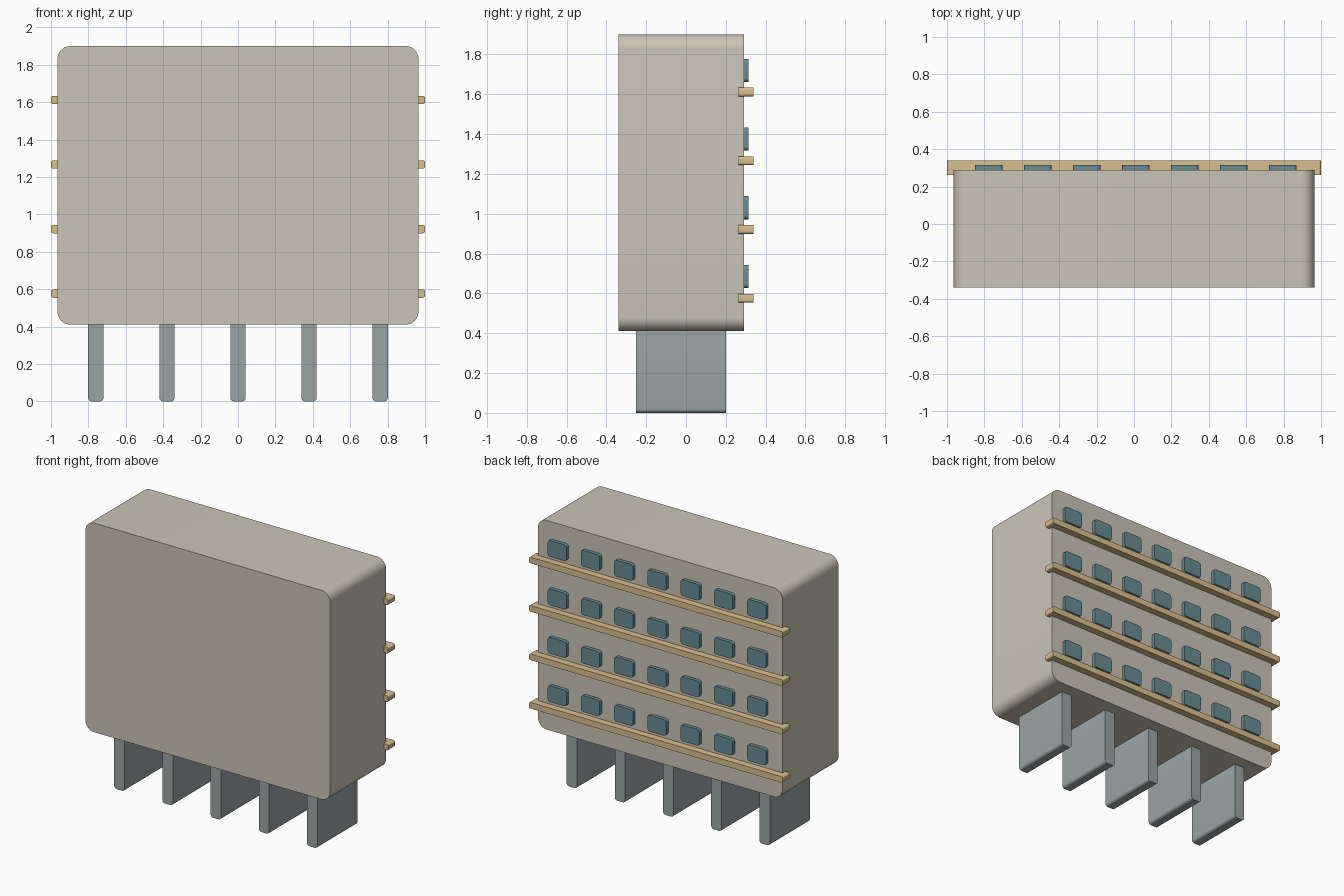
import bpy, bmesh
from math import sin, cos, pi

if "Cube" in bpy.data.objects:
    bpy.data.objects.remove(bpy.data.objects["Cube"])


def material(name, rgb):
    m = bpy.data.materials.new(name)
    m.diffuse_color = (*rgb, 1)
    m.use_nodes = True
    m.node_tree.nodes["Principled BSDF"].inputs["Base Color"].default_value = m.diffuse_color
    return m


def rounded_slab(name, x, y, z, radius, mat, segments=6):
    """Rounded rectangle in the XZ plane, extruded along y."""
    (x0, x1), (y0, y1), (z0, z1) = x, y, z
    bm = bmesh.new()
    corners = [(x1 - radius, z1 - radius), (x0 + radius, z1 - radius),
               (x0 + radius, z0 + radius), (x1 - radius, z0 + radius)]
    ring = []
    for q, (cx, cz) in enumerate(corners):
        for i in range(segments + 1):
            a = (q + i / segments) * pi / 2
            ring.append(bm.verts.new((cx + radius * cos(a), y0, cz + radius * sin(a))))
    face = bm.faces.new(ring)
    out = bmesh.ops.extrude_face_region(bm, geom=[face])
    verts = [v for v in out["geom"] if isinstance(v, bmesh.types.BMVert)]
    bmesh.ops.translate(bm, verts=verts, vec=(0, y1 - y0, 0))
    bmesh.ops.recalc_face_normals(bm, faces=bm.faces)
    mesh = bpy.data.meshes.new(name)
    bm.to_mesh(mesh)
    bm.free()
    mesh.materials.append(mat)
    ob = bpy.data.objects.new(name, mesh)
    bpy.context.collection.objects.link(ob)
    bpy.ops.object.select_all(action='DESELECT')
    ob.select_set(True)
    bpy.context.view_layer.objects.active = ob
    bpy.ops.object.shade_smooth_by_angle(angle=pi / 6)
    return ob


stone = material("stone", (0.60, 0.56, 0.48))
concrete = material("concrete", (0.33, 0.37, 0.37))
glass = material("glass", (0.14, 0.27, 0.30))
ochre = material("ochre", (0.70, 0.52, 0.27))

# Main block of the building
rounded_slab("building_block", (-0.965, 0.965), (-0.34, 0.29), (0.41, 1.90), 0.07, stone, 8)

# Thin supporting piers
for i in range(5):
    cx = (i - 2) * 0.38
    rounded_slab(f"pier_{i + 1}", (cx - 0.041, cx + 0.041), (-0.25, 0.20),
                 (0, 0.43), 0.02, concrete)

# Four floors: a ledge and a row of windows each
for floor in range(4):
    cz = 0.576 + floor * 0.345
    rounded_slab(f"ledge_{floor + 1}", (-1, 1), (0.263, 0.34),
                 (cz - 0.022, cz + 0.022), 0.012, ochre)
    wz = cz + 0.109
    for col in range(7):
        wx = 0.01 + (col - 3) * 0.262
        rounded_slab(f"window_{floor + 1}_{col + 1}", (wx - 0.074, wx + 0.074),
                     (0.27, 0.315), (wz - 0.058, wz + 0.058), 0.02, glass)
